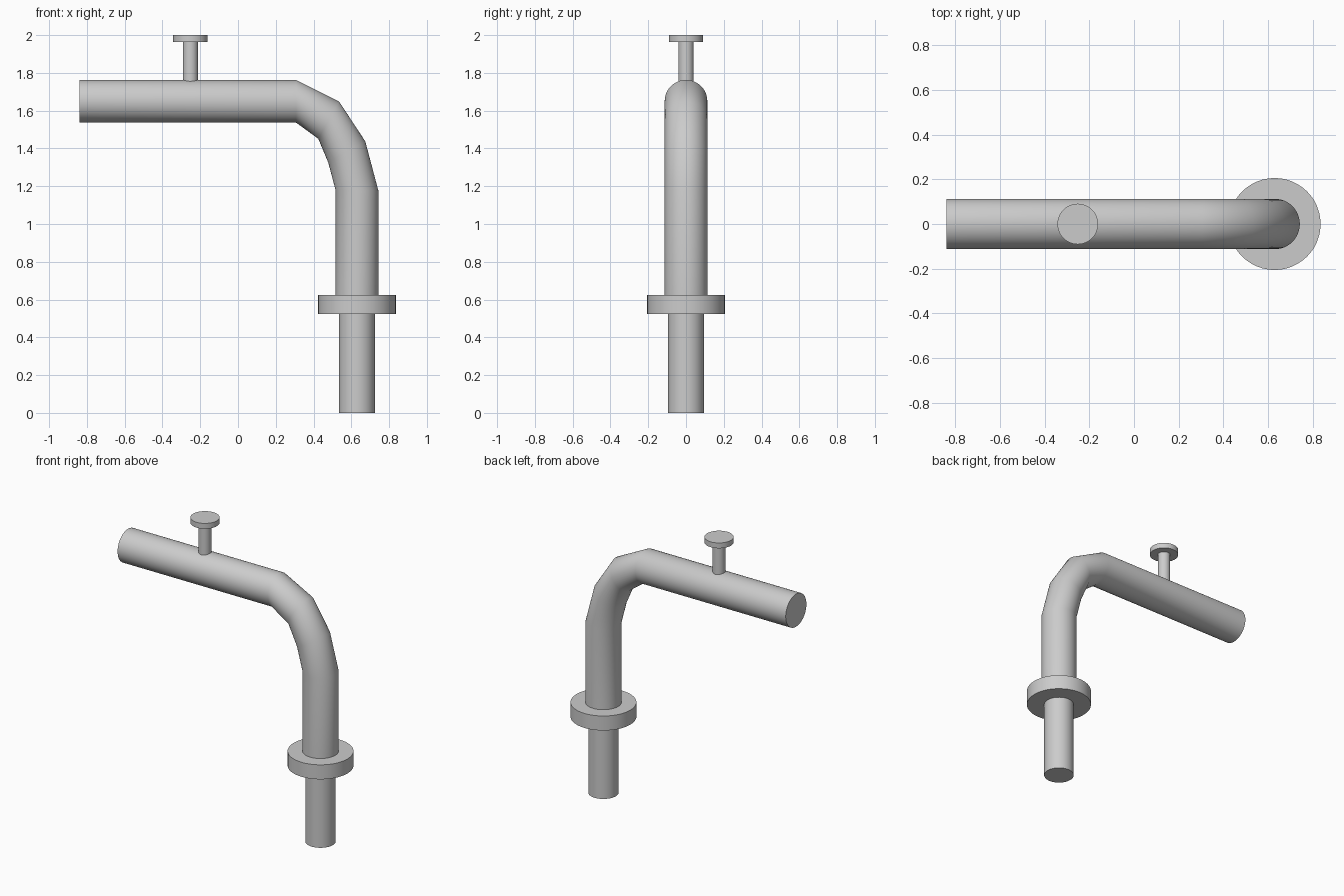
import bpy, bmesh, math
from mathutils import Vector

cube = bpy.data.objects.get("Cube")
if cube:
    bpy.data.objects.remove(cube, do_unlink=True)

SIDES = 48
POST_X, KNOB_X = 0.63, -0.252

metal = bpy.data.materials.new("grey_metal")
metal.use_nodes = True
color = (0.6, 0.6, 0.6, 1)
metal.diffuse_color = color
metal.node_tree.nodes["Principled BSDF"].inputs["Base Color"].default_value = color


def tube(name, rings, radius):
    """Capped round tube through rings given as (x, z, tilt in degrees)."""
    bm = bmesh.new()
    loops = []
    for x, z, tilt in rings:
        t = math.radians(tilt)
        across = Vector((math.cos(t), 0, math.sin(t)))
        loop = []
        for i in range(SIDES):
            a = math.tau * i / SIDES
            offset = across * math.cos(a) + Vector((0, math.sin(a), 0))
            loop.append(bm.verts.new(Vector((x, 0, z)) + offset * radius))
        loops.append(loop)
    for low, high in zip(loops, loops[1:]):
        for i in range(SIDES):
            j = (i + 1) % SIDES
            bm.faces.new((low[i], low[j], high[j], high[i])).smooth = True
    # Flat end caps with sharp rims
    for loop in (loops[0], loops[-1]):
        cap = bm.faces.new(loop)
        for edge in cap.edges:
            edge.smooth = False
    bmesh.ops.recalc_face_normals(bm, faces=bm.faces)
    mesh = bpy.data.meshes.new(name)
    bm.to_mesh(mesh)
    bm.free()
    mesh.materials.append(metal)
    obj = bpy.data.objects.new(name, mesh)
    bpy.context.collection.objects.link(obj)
    return obj


def upright(name, x, bottom, top, radius):
    return tube(name, [(x, bottom, 0), (x, top, 0)], radius)


# Lower post and collar
upright("lower_post", POST_X, 0, 0.55, 0.095)
upright("collar", POST_X, 0.524, 0.624, 0.206)

# Bent pipe: upright leg, faceted elbow, level arm
tube("bent_pipe", [(POST_X, 0.6, 0), (POST_X, 1.177, 0), (0.576, 1.381, 30),
                   (0.48, 1.55, 61), (0.307, 1.65, 90), (-0.84, 1.65, 90)], 0.113)

# Knob on the arm
upright("knob_stem", KNOB_X, 1.7, 1.97, 0.04)
upright("knob_cap", KNOB_X, 1.963, 2.0, 0.091)
